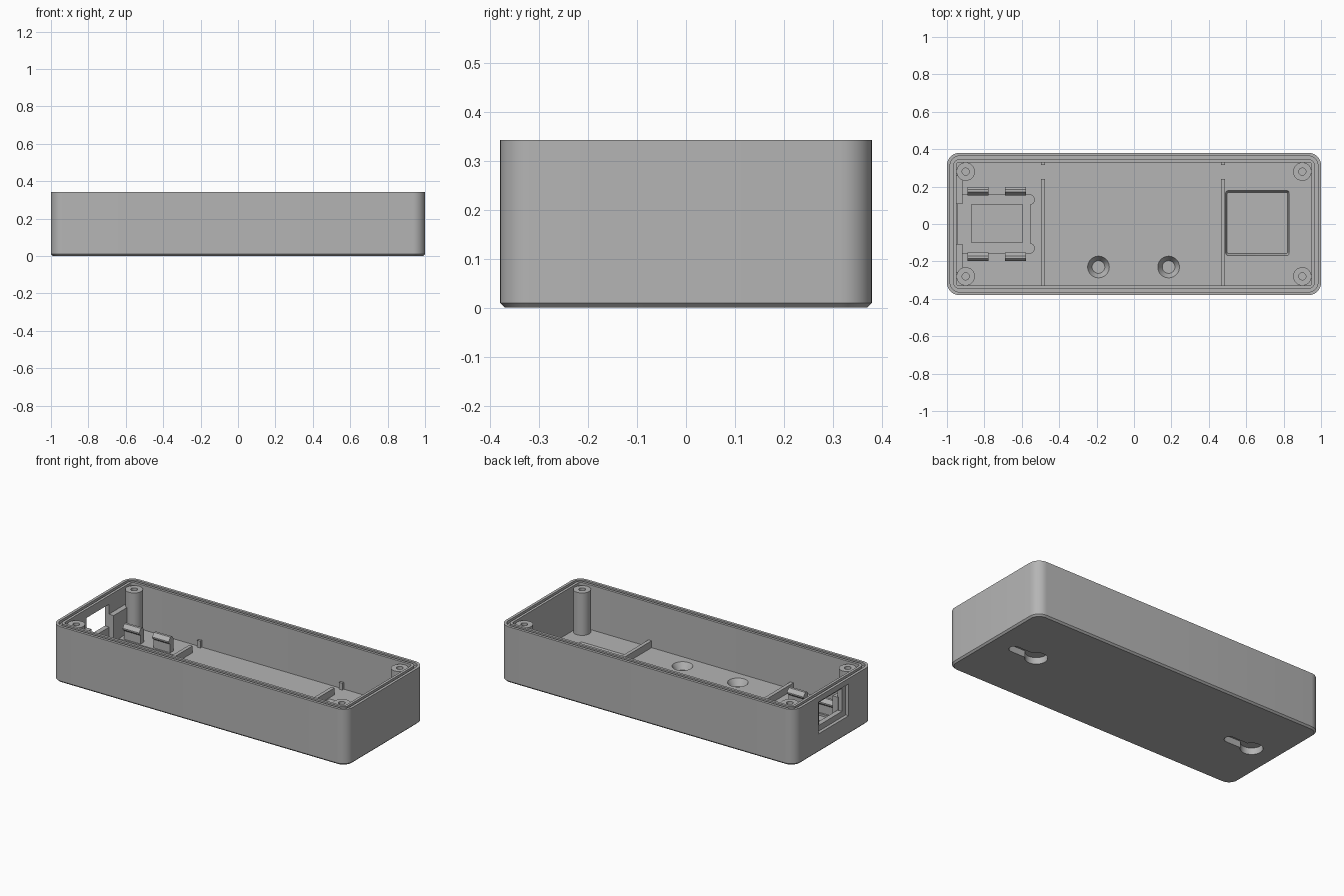
import bpy, bmesh
from math import sin, cos, pi, radians

cube = bpy.data.objects.get("Cube")
if cube:
    bpy.data.objects.remove(cube, do_unlink=True)

grey = bpy.data.materials.new("plain_grey")
grey.use_nodes = True
grey.diffuse_color = (0.46, 0.46, 0.46, 1)
grey.node_tree.nodes["Principled BSDF"].inputs["Base Color"].default_value = grey.diffuse_color

HX, HY, H = 1.0, 0.38, 0.343
FLOOR = 0.07
WALL = 0.05


def rounded(hx, hy, r, cx=0, cy=0, n=8):
    """Outline of a rounded rectangle."""
    pts = []
    for k, (sx, sy) in enumerate([(1, 1), (-1, 1), (-1, -1), (1, -1)]):
        for i in range(n + 1):
            a = (k + i / n) * pi / 2
            pts.append((cx + sx * (hx - r) + r * cos(a), cy + sy * (hy - r) + r * sin(a)))
    return pts


def circle(r, cx=0, cy=0, n=32):
    return [(cx + r * cos(2 * pi * i / n), cy + r * sin(2 * pi * i / n)) for i in range(n)]


def loft(name, rings):
    """Closed solid through (outline, z) rings, capped at both ends."""
    bm = bmesh.new()
    loops = [[bm.verts.new((x, y, z)) for x, y in pts] for pts, z in rings]
    for a, b in zip(loops, loops[1:]):
        for i in range(len(a)):
            j = (i + 1) % len(a)
            bm.faces.new((a[i], a[j], b[j], b[i]))
    bm.faces.new(loops[0][::-1])
    bm.faces.new(loops[-1])
    return finish(name, bm)


def finish(name, bm):
    bmesh.ops.recalc_face_normals(bm, faces=bm.faces)
    me = bpy.data.meshes.new(name)
    bm.to_mesh(me)
    bm.free()
    me.materials.append(grey)
    ob = bpy.data.objects.new(name, me)
    bpy.context.collection.objects.link(ob)
    return ob


def box(name, x0, x1, y0, y1, z0, z1):
    pts = [(x0, y0), (x1, y0), (x1, y1), (x0, y1)]
    return loft(name, [(pts, z0), (pts, z1)])


def prism(name, pts, z0, z1):
    return loft(name, [(pts, z0), (pts, z1)])


def select(ob):
    bpy.ops.object.select_all(action='DESELECT')
    ob.select_set(True)
    bpy.context.view_layer.objects.active = ob


def cut(target, cutter):
    mod = target.modifiers.new("cut", 'BOOLEAN')
    mod.operation, mod.solver, mod.object = 'DIFFERENCE', 'EXACT', cutter
    select(target)
    bpy.ops.object.modifier_apply(modifier=mod.name)
    bpy.data.objects.remove(cutter, do_unlink=True)


def smooth(ob):
    select(ob)
    bpy.ops.object.shade_smooth_by_angle(angle=radians(30))


# Tray: chamfered base, outer wall, sealing groove in the rim, inner wall, floor
section = [(0.01, 0), (0, 0.01), (0, H), (0.017, H), (0.017, H - 0.018),
           (0.034, H - 0.018), (0.034, H), (WALL, H), (WALL, FLOOR)]
tray = loft("tray", [(rounded(HX - o, HY - o, max(0.065 - o, 0.015)), z) for o, z in section])

# Keyhole hanging slots under the base
for x in (0.69, -0.83):
    cut(tray, prism("keyhole_round", circle(0.062, x), -0.02, 0.04))
    cut(tray, prism("keyhole_slot", rounded(0.095, 0.03, 0.0299, x + 0.09), -0.02, 0.0395))

# Countersunk recesses in the floor
for x in (-0.19, 0.185):
    cut(tray, loft("countersink", [(circle(0.034, x, -0.23), 0.03),
                                   (circle(0.058, x, -0.23), FLOOR),
                                   (circle(0.058, x, -0.23), FLOOR + 0.02)]))

# Square recess with sloping sides
cut(tray, loft("square_recess", [(rounded(0.162, 0.164, 0.01, 0.66, 0.005), 0.045),
                                 (rounded(0.17, 0.174, 0.015, 0.66, 0.005), FLOOR),
                                 (rounded(0.17, 0.174, 0.015, 0.66, 0.005), 0.09)]))

# Board pocket with relieved corners and a deeper well
cut(tray, box("pocket", -0.94, -0.555, -0.157, 0.157, 0.058, 0.1))
for y in (-0.13, 0.13):
    cut(tray, prism("pocket_relief", circle(0.027, -0.56, y), 0.0582, 0.1))
cut(tray, box("well", -0.87, -0.595, -0.1, 0.105, 0.046, 0.1))

# Connector opening with a wider recess outside
cut(tray, box("opening", -1.1, -0.9, -0.11, 0.11, 0.15, 0.29))
cut(tray, box("opening_recess", -1.1, -0.98, -0.145, 0.145, 0.115, 0.31))
smooth(tray)

# Corner screw posts
for x in (-0.9, 0.9):
    for y in (-0.28, 0.28):
        post = loft("screw_post", [(circle(r, x, y), z) for r, z in
                                   [(0.049, 0.05), (0.049, 0.33), (0.019, 0.33), (0.019, 0.12)]])
        smooth(post)

# Low dividers, each with a gap and a stub on the back wall
for x in (-0.487, 0.475):
    box("divider", x - 0.011, x + 0.011, -0.335, 0.24, 0.06, 0.112)
    box("divider_stub", x - 0.011, x + 0.011, 0.315, 0.335, 0.06, 0.112)

# Wall thickening and snap clips on both sides of the board pocket
hook = [(0.198, 0.05), (0.198, 0.15), (0.185, 0.165), (0.17, 0.165),
        (0.153, 0.143), (0.153, 0.135), (0.168, 0.122), (0.168, 0.05)]
for s in (-1, 1):
    ys = sorted((s * 0.108, s * 0.26))
    box("wall_rib", -0.955, -0.918, ys[0], ys[1], 0.05, 0.23)
    for x in (-0.833, -0.633):
        bm = bmesh.new()
        a, b = [[bm.verts.new((x + d, s * y, z)) for y, z in hook] for d in (-0.056, 0.056)]
        bm.faces.new(a)
        bm.faces.new(b)
        for i in range(len(a)):
            bm.faces.new((a[i - 1], a[i], b[i], b[i - 1]))
        finish("snap_clip", bm)
